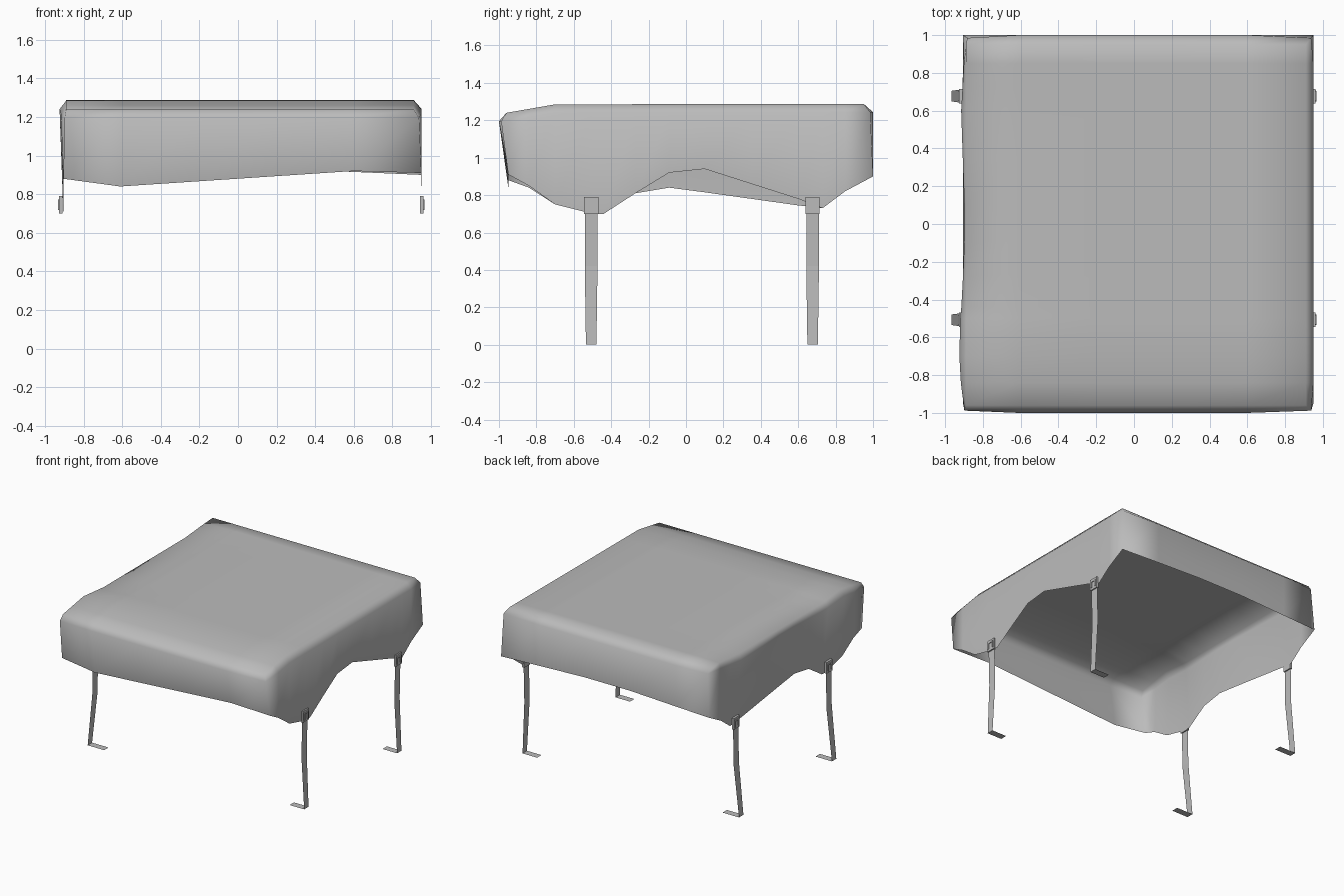
import bpy, bmesh
from mathutils import Vector

cube = bpy.data.objects.get("Cube")
if cube:
    bpy.data.objects.remove(cube, do_unlink=True)

grey = bpy.data.materials.new("cloth_grey")
grey.use_nodes = True
colour = (0.5, 0.5, 0.5, 1)
grey.diffuse_color = colour
grey.node_tree.nodes["Principled BSDF"].inputs["Base Color"].default_value = colour


def finish(bm, name, smooth=False):
    mesh = bpy.data.meshes.new(name)
    bm.to_mesh(mesh)
    bm.free()
    mesh.materials.append(grey)
    for p in mesh.polygons:
        p.use_smooth = smooth
    obj = bpy.data.objects.new(name, mesh)
    bpy.context.collection.objects.link(obj)
    return obj


def along(points, t):
    """Linear interpolation through (position, value) pairs."""
    if t <= points[0][0]:
        return points[0][1]
    for (a, va), (b, vb) in zip(points, points[1:]):
        if t <= b:
            return va + (vb - va) * (t - a) / (b - a)
    return points[-1][1]


# Hem heights of the four skirts, side bulge and top profile
hem_left = [(-.96, .91), (-.84, .85), (-.7, .75), (-.5, .7), (-.44, .7), (-.27, .81),
            (-.09, .92), (.1, .94), (.6, .78), (.73, .73), (.85, .82), (.95, .9)]
hem_right = [(-.96, .88), (-.84, .84), (-.7, .75), (-.5, .7), (-.44, .7), (-.27, .81),
             (-.09, .84), (.1, .815), (.6, .745), (.73, .73), (.85, .82), (.95, .9)]
hem_front = [(-.89, .9), (-.61, .84), (.6, .92), (.91, .905)]
hem_back = [(-.89, .9), (-.2, .93), (.3, .93), (.91, .9)]
bulge_right = [(-.96, .02), (-.6, 0), (-.4, .02), (0, .035), (.6, .015), (.95, .035)]
top_height = [(-.96, 1.24), (-.7, 1.285), (.95, 1.288)]
sag_right = [(-.7, 0), (-.44, .025), (.6, .025), (.9, 0)]

xs = [-.89, -.61, -.2, .2, .6, .91]
ys = [-.96, -.84, -.7, -.5, -.44, -.27, -.09, .1, .35, .6, .73, .85, .95]
nx, ny = len(xs), len(ys)

# Cover: top sheet
bm = bmesh.new()
grid = {}
for i, x in enumerate(xs):
    for j, y in enumerate(ys):
        z = along(top_height, y) - (along(sag_right, y) if i == 0 else 0)
        grid[i, j] = bm.verts.new((x, y, z))
for i in range(nx - 1):
    for j in range(ny - 1):
        bm.faces.new([grid[i, j], grid[i + 1, j], grid[i + 1, j + 1], grid[i, j + 1]])

# Cover: shoulder and hanging skirt around the border
border = ([(i, 0) for i in range(nx)] + [(nx - 1, j) for j in range(1, ny)]
          + [(i, ny - 1) for i in range(nx - 2, -1, -1)]
          + [(0, j) for j in range(ny - 2, 0, -1)])
shoulder, hem = [], []
for i, j in border:
    x, y, z = grid[i, j].co
    sx = (i == nx - 1) - (i == 0)
    sy = (j == ny - 1) - (j == 0)
    k = .7 if sx and sy else 1
    ox = x + sx * .04 * k
    oy = y + sy * (.04 if sy < 0 else .05) * k
    if sx < 0:
        ox += along(bulge_right, y)
    shoulder.append(bm.verts.new((ox, oy, z - .045)))
    hx, hy = ox, oy
    if sx:
        hx = -.905 if sx < 0 else .95
        hz = along(hem_right if sx < 0 else hem_left, y)
    else:
        hz = along(hem_front if sy < 0 else hem_back, x)
    if sy:
        hy = -.95 if sy < 0 else 1.0
    hem.append(bm.verts.new((hx, hy, hz)))
rim = [grid[k] for k in border]
for upper, lower in ((rim, shoulder), (shoulder, hem)):
    for a in range(len(border)):
        b = (a + 1) % len(border)
        bm.faces.new([upper[b], upper[a], lower[a], lower[b]])
finish(bm, "cover", True)


def add_box(bm, centre, size):
    made = bmesh.ops.create_cube(bm, size=1)["verts"]
    for v in made:
        v.co = Vector(c + s * p for c, s, p in zip(centre, size, v.co))


# Straps with inward feet, and their buckles
strap_paths = {
    "left": [(.952, .74), (.945, .42), (.965, 0), (.835, 0)],
    "right": [(-.918, .74), (-.922, .42), (-.967, 0), (-.82, 0)],
}
for side, path in strap_paths.items():
    s = 1 if side == "left" else -1
    for end, y in (("front", -.507), ("back", .677)):
        bm = bmesh.new()
        rows = []
        for n, (x, z) in enumerate(path):
            w = .034 if n < 2 else .028
            rows.append([bm.verts.new((x, y + d * w, z)) for d in (-1, 1)])
        for a, b in zip(rows, rows[1:]):
            face = [a[0], b[0], b[1], a[1]]
            bm.faces.new(face if s > 0 else face[::-1])
        finish(bm, f"{end}_{side}_strap")

        bm = bmesh.new()
        x = path[0][0]
        add_box(bm, (x, y, .745), (.018, .076, .09))
        # raised arch on the outer face
        for dy, z, w, h in ((-.021, .742, .01, .05), (.021, .742, .01, .05), (0, .767, .052, .01)):
            add_box(bm, (x + s * .011, y + dy, z), (.008, w, h))
        finish(bm, f"{end}_{side}_buckle")
